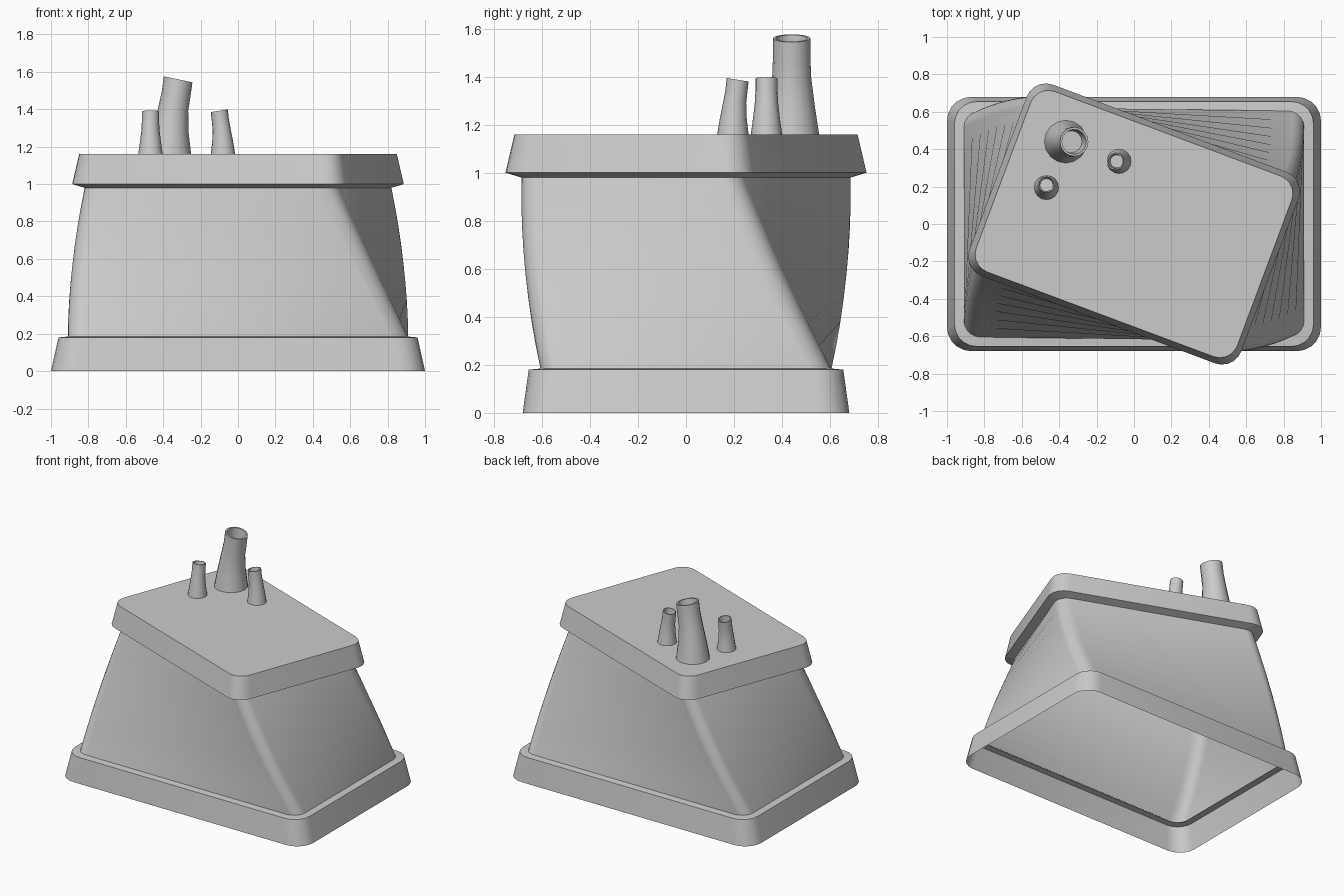
import bpy
import bmesh
from math import sin, cos, pi, radians
from mathutils import Vector, Matrix

cube = bpy.data.objects.get("Cube")
if cube:
    bpy.data.objects.remove(cube, do_unlink=True)

grey = bpy.data.materials.new("plain grey")
grey.use_nodes = True
grey.diffuse_color = (0.6, 0.6, 0.6, 1)
grey.node_tree.nodes["Principled BSDF"].inputs["Base Color"].default_value = (0.6, 0.6, 0.6, 1)

TWIST = -20.5


def rounded_ring(a, b, r, z, turn=0, steps=5):
    """Rounded rectangle of half sizes a, b turned about z."""
    rot = Matrix.Rotation(radians(turn), 3, "Z")
    points = []
    for k, (sx, sy) in enumerate([(1, 1), (-1, 1), (-1, -1), (1, -1)]):
        for i in range(steps + 1):
            t = (k + i / steps) * pi / 2
            points.append(rot @ Vector((sx * (a - r) + r * cos(t), sy * (b - r) + r * sin(t), z)))
    return points


def loft(name, rings, close_end=False):
    """Skin a list of matching rings, optionally filling the last."""
    bm = bmesh.new()
    loops = [[bm.verts.new(p) for p in ring] for ring in rings]
    n = len(loops[0])
    for low, high in zip(loops, loops[1:]):
        for i in range(n):
            j = (i + 1) % n
            bm.faces.new((low[i], low[j], high[j], high[i]))
    if close_end:
        bm.faces.new(loops[-1])
    mesh = bpy.data.meshes.new(name)
    bm.to_mesh(mesh)
    bm.free()
    mesh.materials.append(grey)
    obj = bpy.data.objects.new(name, mesh)
    bpy.context.collection.objects.link(obj)
    bpy.ops.object.select_all(action="DESELECT")
    obj.select_set(True)
    bpy.context.view_layer.objects.active = obj
    bpy.ops.object.shade_smooth_by_angle(angle=radians(50))
    return obj


# Open-bottomed plinth with a narrow ledge
loft("plinth", [
    rounded_ring(1.0, 0.68, 0.13, 0),
    rounded_ring(0.96, 0.655, 0.12, 0.18),
    rounded_ring(0.91, 0.605, 0.09, 0.185),
])

# Twisted, tapering body
body = []
LEVELS = 8
for i in range(LEVELS + 1):
    t = i / LEVELS
    body.append(rounded_ring(0.91 - 0.19 * t, 0.605 - 0.115 * t, 0.09, 0.18 + 0.8 * t, TWIST * t))
loft("twisted_body", body)

# Overhanging lid
loft("lid", [
    rounded_ring(0.72, 0.49, 0.09, 0.98, TWIST),
    rounded_ring(0.776, 0.546, 0.11, 1.0, TWIST),
    rounded_ring(0.745, 0.515, 0.10, 1.16, TWIST),
    rounded_ring(0.71, 0.48, 0.08, 1.16, TWIST),
], close_end=True)


def pipe(name, base, radius, top_radius, height, lean, tilt):
    """Tapered hollow pipe whose upper end bends along lean."""
    lean = Vector(lean)
    axis = Vector((0, 0, 1)).cross(lean).normalized()

    def ring(h, r, bend):
        mid = Vector((*base, 1.155 + height * h)) + lean * bend
        rot = Matrix.Rotation(radians(tilt) * bend, 3, axis)
        return [mid + rot @ Vector((r * cos(k * pi / 8), r * sin(k * pi / 8), 0)) for k in range(16)]

    mid_radius = (radius + top_radius) / 2
    loft(name, [
        ring(0, radius, 0),
        ring(0.3, mid_radius, 0.1),
        ring(0.6, top_radius * 1.04, 0.4),
        ring(0.8, top_radius, 0.75),
        ring(1, top_radius, 1),
        ring(1, top_radius * 0.85, 1),
        ring(0.75, top_radius * 0.75, 0.65),
    ], close_end=True)


pipe("large_pipe", (-0.365, 0.44), 0.115, 0.078, 0.405, (0.045, 0, 0), 12)
pipe("front_pipe", (-0.468, 0.195), 0.066, 0.046, 0.232, (0, 0.02, 0), 9)
pipe("side_pipe", (-0.08, 0.335), 0.066, 0.046, 0.237, (-0.02, 0, 0), 9)
